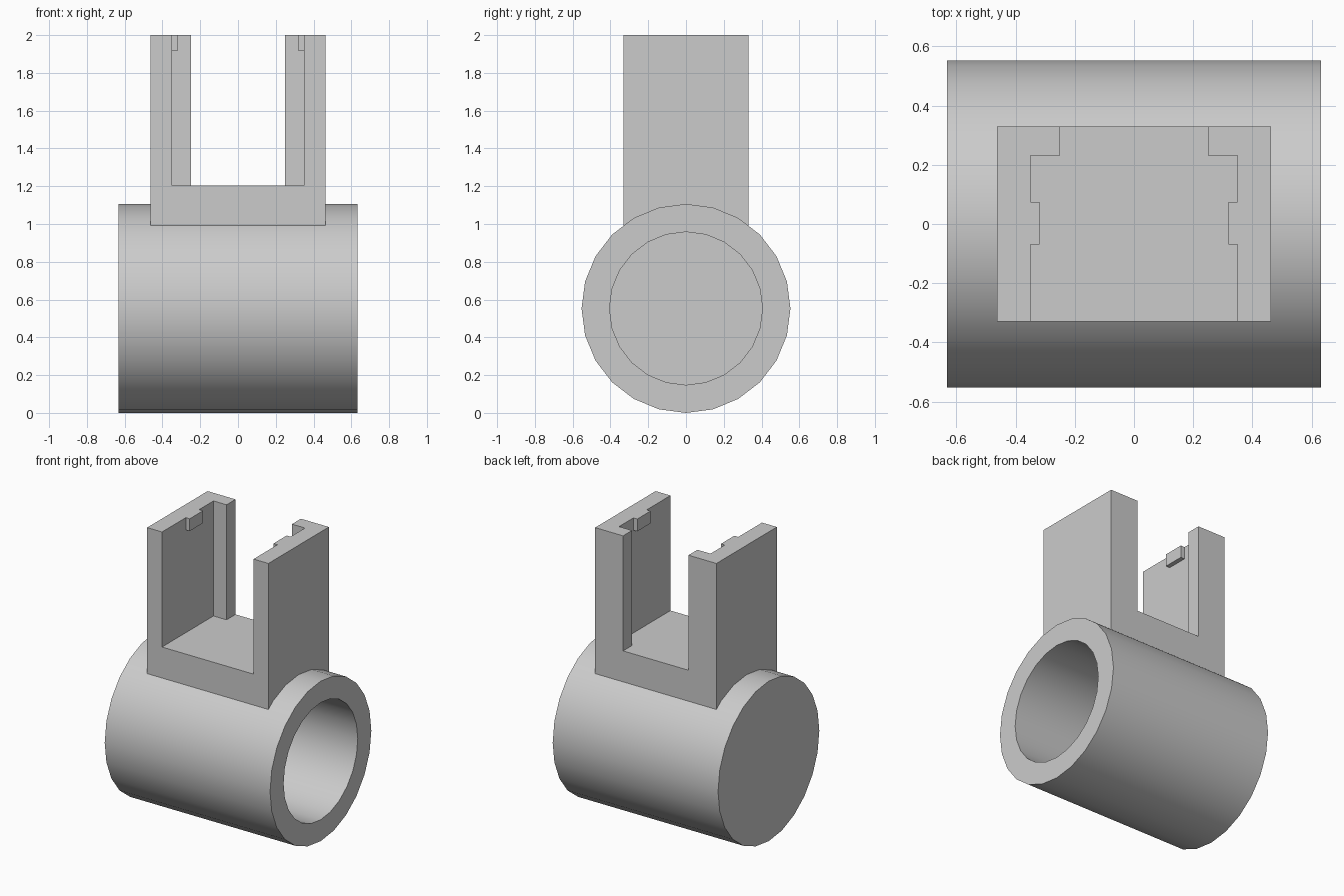
import bpy
import bmesh
from math import radians, tau
from mathutils import Vector

default = bpy.data.objects.get("Cube")
if default:
    bpy.data.objects.remove(default, do_unlink=True)

grey = bpy.data.materials.new("plain grey")
grey.use_nodes = True
colour = (0.6, 0.6, 0.6, 1)
grey.diffuse_color = colour
grey.node_tree.nodes["Principled BSDF"].inputs["Base Color"].default_value = colour


def add_object(name, bm):
    bmesh.ops.recalc_face_normals(bm, faces=bm.faces[:])
    mesh = bpy.data.meshes.new(name)
    bm.to_mesh(mesh)
    bm.free()
    mesh.materials.append(grey)
    obj = bpy.data.objects.new(name, mesh)
    bpy.context.collection.objects.link(obj)
    return obj


def prism(name, half_plan, z0, z1):
    """Extrude a plan, given as its +x half and mirrored, from z0 to z1."""
    plan = half_plan + [(-x, y) for x, y in reversed(half_plan)]
    bm = bmesh.new()
    face = bm.faces.new([bm.verts.new((x, y, z0)) for x, y in plan])
    top = bmesh.ops.extrude_face_region(bm, geom=[face])["geom"]
    verts = [v for v in top if isinstance(v, bmesh.types.BMVert)]
    bmesh.ops.translate(bm, verts=verts, vec=(0, 0, z1 - z0))
    return add_object(name, bm)


def cut(obj, cutter):
    mod = obj.modifiers.new("cut", "BOOLEAN")
    mod.operation = "DIFFERENCE"
    mod.solver = "EXACT"
    mod.object = cutter
    bpy.context.view_layer.objects.active = obj
    bpy.ops.object.modifier_apply(modifier=mod.name)
    bpy.data.objects.remove(cutter, do_unlink=True)


# Round tube along x, open at +x and closed at -x
R, BORE, HALF, CAP = 0.553, 0.405, 0.632, 0.15
profile = [(-HALF, 0), (-HALF, R), (HALF, R), (HALF, BORE),
           (-HALF + CAP, BORE), (-HALF + CAP, 0)]
bm = bmesh.new()
pts = [bm.verts.new((x, 0, r)) for x, r in profile]
edges = [bm.edges.new(pair) for pair in zip(pts, pts[1:])]
bmesh.ops.spin(bm, geom=pts + edges, cent=(0, 0, 0), axis=(1, 0, 0),
               angle=tau, steps=24, use_duplicate=False)
bmesh.ops.remove_doubles(bm, verts=bm.verts[:], dist=0.0001)
bmesh.ops.dissolve_limit(bm, angle_limit=radians(1), verts=bm.verts[:], edges=bm.edges[:])
bmesh.ops.translate(bm, verts=bm.verts[:], vec=Vector((0, 0, R)))
tube = add_object("tube", bm)

# Square holder standing on the tube
W, D = 0.4635, 0.33
WALL, LIP, LIP_Y, NUB = 0.35, 0.25, 0.232, 0.32
FLOOR, NUB_Z = 1.205, 1.915
holder = prism("holder", [(W, -D), (W, D)], 0.991, 2)

# Slot with lips at the back, then the same slot narrowed by the nubs at the top
front = [(WALL, -0.5)]
back = [(WALL, LIP_Y), (LIP, LIP_Y), (LIP, 0.5)]
nub = [(WALL, -0.07), (NUB, -0.07), (NUB, 0.075), (WALL, 0.075)]
cut(holder, prism("slot_cutter", front + back, FLOOR, NUB_Z))
cut(holder, prism("nub_cutter", front + nub + back, 1.6, 2.2))

bm = bmesh.new()
bm.from_mesh(holder.data)
bmesh.ops.remove_doubles(bm, verts=bm.verts[:], dist=0.0001)
bmesh.ops.dissolve_limit(bm, angle_limit=radians(1), verts=bm.verts[:], edges=bm.edges[:])
bm.to_mesh(holder.data)
bm.free()

# Smooth round sides, sharp rims
for o in bpy.context.selected_objects:
    o.select_set(False)
tube.select_set(True)
bpy.context.view_layer.objects.active = tube
bpy.ops.object.shade_smooth_by_angle(angle=radians(30))
